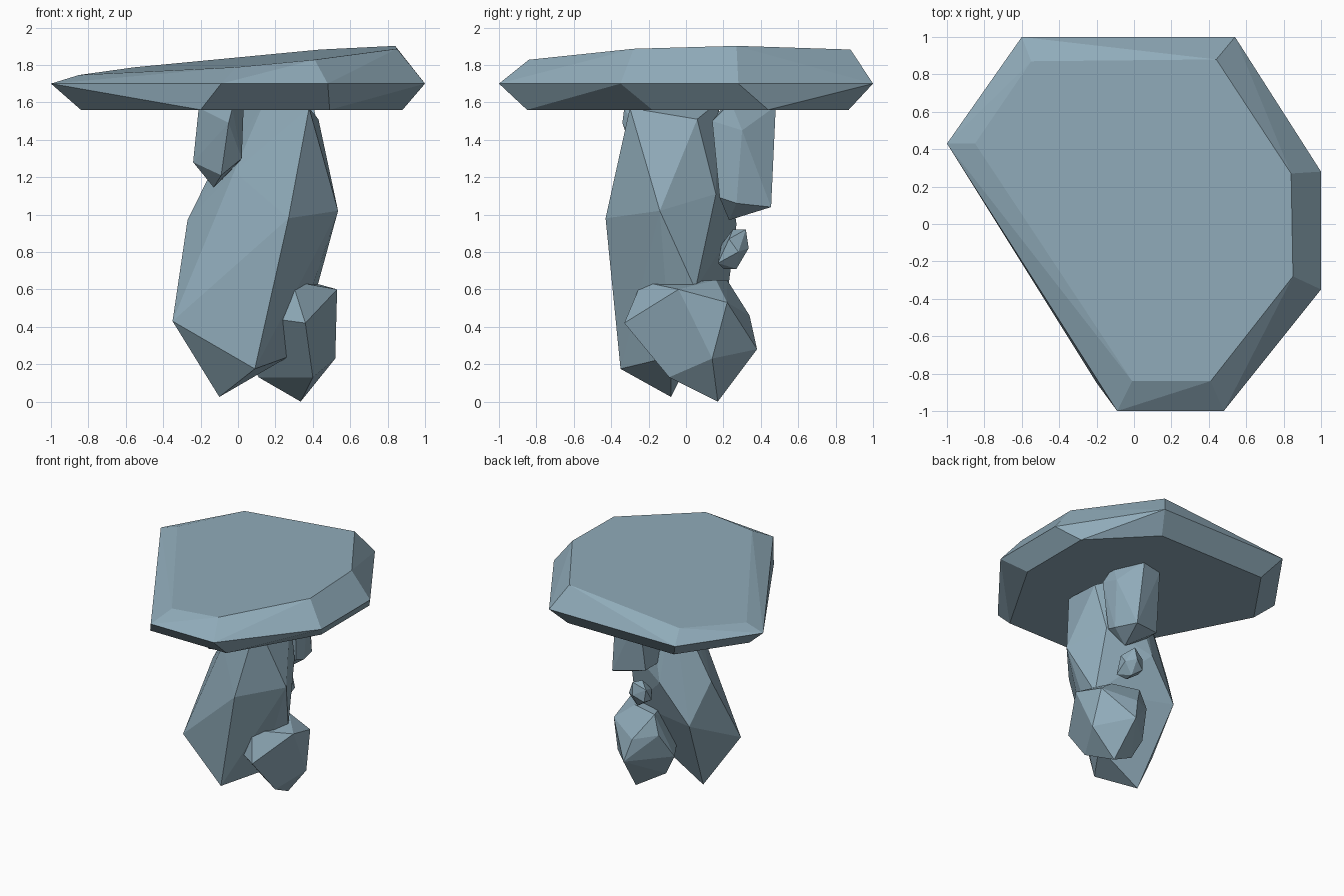
import bpy, bmesh

stone = bpy.data.materials.new("blue_grey_stone")
stone.diffuse_color = (.28, .41, .49, 1)


def rock(name, points):
    """Faceted stone: convex hull around a few corner points."""
    bm = bmesh.new()
    for p in points:
        bm.verts.new(p)
    bmesh.ops.convex_hull(bm, input=bm.verts[:])
    loose = [v for v in bm.verts if not v.link_faces]
    bmesh.ops.delete(bm, geom=loose, context='VERTS')
    bmesh.ops.dissolve_limit(bm, angle_limit=0.02, verts=bm.verts[:], edges=bm.edges[:])
    bmesh.ops.recalc_face_normals(bm, faces=bm.faces[:])
    me = bpy.data.meshes.new(name)
    bm.to_mesh(me)
    bm.free()
    me.materials.append(stone)
    ob = bpy.data.objects.new(name, me)
    bpy.context.collection.objects.link(ob)
    return ob


# Cap slab: flat underside, widest rim, tilted top
under = [(-.2, -.85), (.49, -.85), (.88, -.18), (.88, .44), (.46, .87), (-.5, .87), (-.84, .38)]
rim = [(-.6, 1), (.54, 1), (1, .28), (1, -.35), (.48, -1), (-.09, -1), (-1, .43)]
top = [(-.55, .87), (.44, .88), (.84, .27), (.85, -.28), (.41, -.84), (-.01, -.84), (-.85, .43)]
rock("cap_slab",
     [(x, y, 1.56) for x, y in under]
     + [(x, y, 1.70) for x, y in rim]
     + [(x, y, 1.814 + .095 * x + .03 * y) for x, y in top])

# Main leaning pillar
rock("pillar", [
    (-.10, -.08, .025), (.09, -.35, .175), (-.35, -.21, .43), (.27, -.43, .98),
    (-.27, .06, .97), (.535, -.14, 1.02), (.38, -.30, 1.57), (.43, .06, 1.51),
    (.40, .16, 1.11), (.42, .05, .60), (.27, -.08, .24), (-.19, .23, .64),
    (.05, .27, .95), (-.02, -.17, 1.23), (.04, .12, 1.6), (.22, .17, 1.6), (.14, -.1, 1.6)])

# Boulder at the foot
rock("foot_boulder", [
    (.36, -.33, .42), (.21, -.25, .44), (.30, -.25, .61), (.36, -.18, .63),
    (.53, -.04, .60), (.52, .14, .23), (.335, .17, 0), (.40, -.09, .13),
    (.50, .22, .53), (.35, .16, .65), (.30, .38, .28), (.25, .34, .46),
    (.11, .10, .13), (.02, .12, .30), (.08, .24, .50), (.13, .22, .65)])

# Stone under the cap, rear
rock("rear_stone", [
    (.35, .455, 1.04), (.10, .38, 1.08), (.41, .27, 1.06), (.28, .23, .97),
    (.40, .18, 1.09), (.42, .30, 1.45), (.30, .48, 1.58), (.12, .44, 1.56),
    (.42, .14, 1.50), (.40, .24, 1.6), (.08, .2, 1.58), (.08, .2, 1.1)])

# Stone under the cap, front left
rock("front_stone", [
    (-.24, -.16, 1.28), (-.13, -.12, 1.145), (-.09, -.25, 1.21), (-.21, -.22, 1.57),
    (-.05, -.34, 1.49), (-.03, -.33, 1.57), (.02, -.2, 1.30), (.03, -.1, 1.57),
    (-.16, -.05, 1.57), (-.02, -.04, 1.25)])

# Pebble lodged at the back of the pillar
rock("pebble", [
    (.24, .20, .71), (.25, .27, .71), (.15, .23, .77), (.31, .17, .74),
    (.32, .23, .87), (.25, .335, .82), (.26, .32, .92), (.16, .29, .87),
    (.22, .25, .92), (.18, .19, .84), (.32, .28, .80), (.17, .30, .77)])
